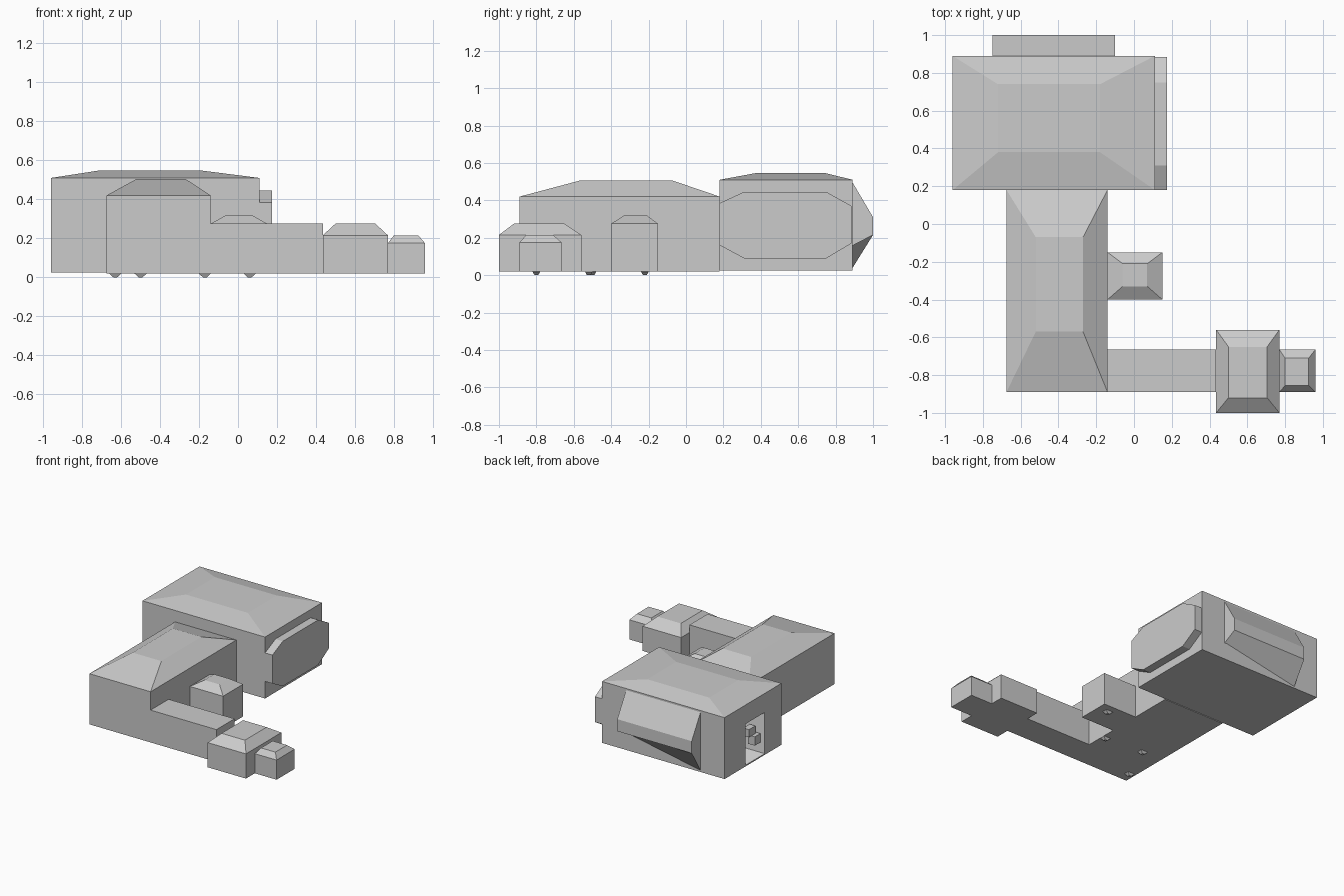
import bpy, bmesh
from mathutils import Vector

if "Cube" in bpy.data.objects:
    bpy.data.objects.remove(bpy.data.objects["Cube"], do_unlink=True)


def material(name, value):
    mat = bpy.data.materials.new(name)
    mat.use_nodes = True
    mat.diffuse_color = (value, value, value, 1)
    mat.node_tree.nodes["Principled BSDF"].inputs["Base Color"].default_value = (value, value, value, 1)
    return mat


GREY = material("plain grey", 0.6)
PALE = material("pale lining", 0.8)


def add_rings(name, rings, mat=GREY):
    """Closed solid made by joining matching rings of points."""
    bm = bmesh.new()
    loops = [[bm.verts.new(p) for p in ring] for ring in rings]
    n = len(loops[0])
    for low, high in zip(loops, loops[1:]):
        for i in range(n):
            j = (i + 1) % n
            bm.faces.new((low[i], low[j], high[j], high[i]))
    bm.faces.new(loops[0])
    bm.faces.new(loops[-1])
    bmesh.ops.recalc_face_normals(bm, faces=bm.faces)
    mesh = bpy.data.meshes.new(name)
    bm.to_mesh(mesh)
    bm.free()
    mesh.materials.append(mat)
    obj = bpy.data.objects.new(name, mesh)
    bpy.context.collection.objects.link(obj)
    return obj


def rect(x, y, z):
    return [(x[0], y[0], z), (x[1], y[0], z), (x[1], y[1], z), (x[0], y[1], z)]


def block(name, x, y, z, top=None, mat=GREY):
    """Box, with an optional hipped roof: top = (x range, y range, height)."""
    rings = [rect(x, y, z[0]), rect(x, y, z[1])]
    if top:
        rings.append(rect(*top))
    return add_rings(name, rings, mat)


BASE = 0.02

# Main hall with a doorway cut in its outer side
hall = block("main_hall", (-0.96, 0.11), (0.18, 0.89), (0.025, 0.51),
             ((-0.72, -0.18), (0.38, 0.74), 0.547))
cutter = block("doorway_cutter", (-1.1, -0.4), (0.39, 0.63), (0.035, 0.36), mat=PALE)
cutter.hide_render = True
mod = hall.modifiers.new("doorway", "BOOLEAN")
mod.operation = "DIFFERENCE"
mod.solver = "EXACT"
mod.material_mode = "TRANSFER"
mod.object = cutter
bpy.context.view_layer.objects.active = hall
bpy.ops.object.modifier_apply(modifier=mod.name)
bpy.data.objects.remove(cutter, do_unlink=True)

# Small stepped blocks inside the doorway
block("doorway_step_low", (-0.93, -0.87), (0.40, 0.47), (0.12, 0.19))
block("doorway_step_high", (-0.90, -0.85), (0.42, 0.50), (0.19, 0.25))

# Eight-sided bay on the side of the hall
outline = [(0.18, 0.385), (0.31, 0.445), (0.75, 0.445), (0.885, 0.37),
           (0.885, 0.17), (0.75, 0.09), (0.31, 0.09), (0.18, 0.16)]
add_rings("side_bay", [[(x, y, z) for y, z in outline] for x in (0.10, 0.175)])

# Wedge bay on the back of the hall, its lower edge rising to one end
add_rings("back_bay", [[(x, 0.885, low), (x, 0.885, 0.505), (x, 1.0, 0.31), (x, 1.0, 0.215)]
                       for x, low in ((-0.75, 0.03), (-0.10, 0.155))])

# Front wing and the lower blocks reaching out from it
block("front_wing", (-0.675, -0.14), (-0.89, 0.18), (BASE, 0.42),
      ((-0.52, -0.27), (-0.57, -0.07), 0.505))
block("side_porch", (-0.14, 0.15), (-0.40, -0.15), (BASE, 0.275),
      ((-0.06, 0.07), (-0.33, -0.21), 0.32))
block("link_passage", (-0.14, 0.435), (-0.89, -0.665), (BASE, 0.275))
block("end_pavilion", (0.435, 0.77), (-1.0, -0.56), (BASE, 0.215),
      ((0.50, 0.705), (-0.92, -0.65), 0.275))
block("end_annex", (0.77, 0.96), (-0.89, -0.665), (BASE, 0.175),
      ((0.80, 0.925), (-0.855, -0.71), 0.215))

# Little pointed feet under the floor
for i, (x, y) in enumerate([(-0.63, -0.80), (-0.50, -0.50), (-0.17, -0.52), (0.06, -0.22)]):
    tip = ((x - 0.01, x + 0.01), (y - 0.01, y + 0.01), 0.0)
    block(f"foot_{i + 1}", (x - 0.03, x + 0.03), (y - 0.02, y + 0.02), (0.022, 0.018), tip)
